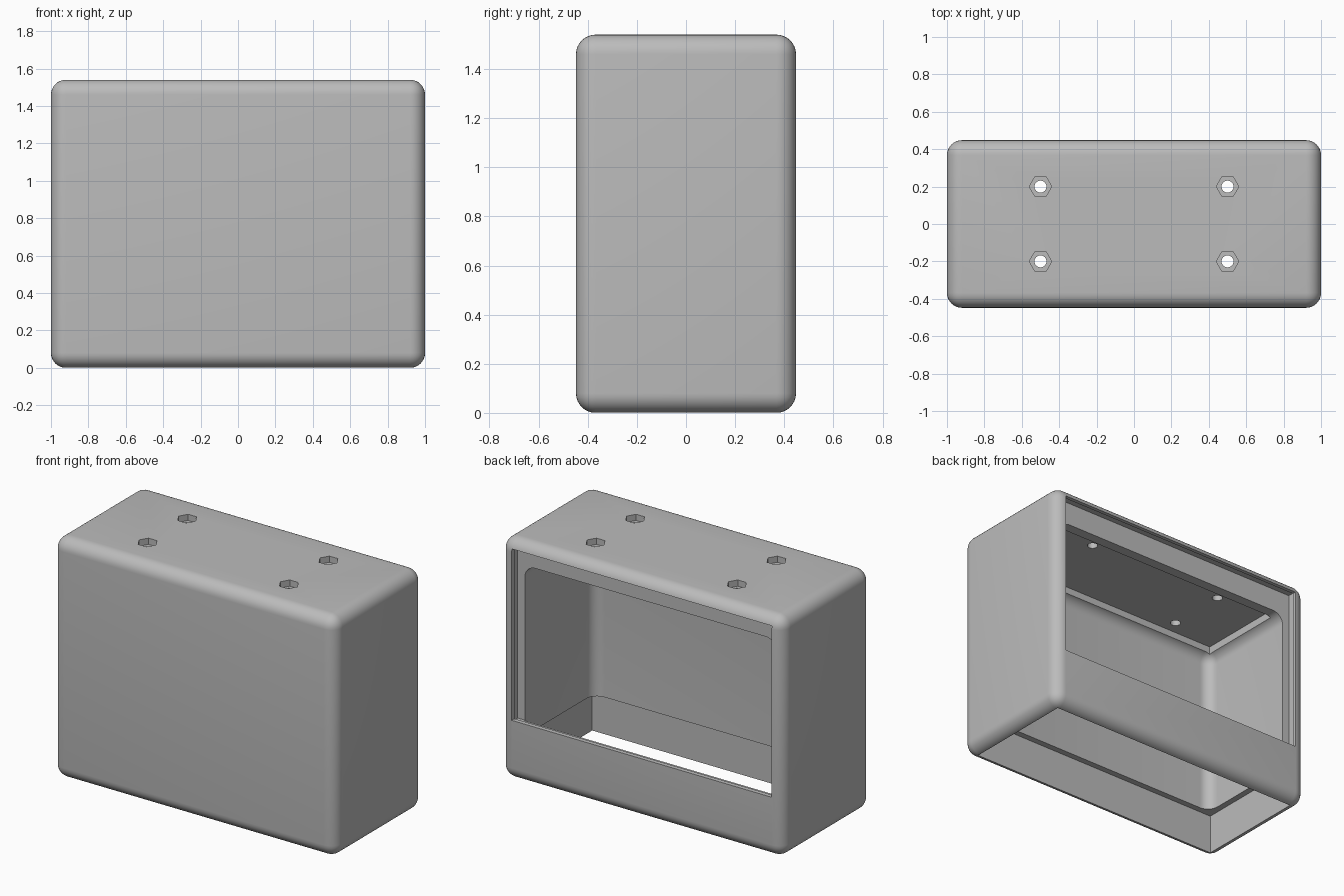
import bpy, bmesh, math
from mathutils import Vector, Matrix

cube = bpy.data.objects.get("Cube")
if cube:
    bpy.data.objects.remove(cube, do_unlink=True)

grey = bpy.data.materials.new("plain_grey")
grey.use_nodes = True
colour = (0.5, 0.5, 0.5, 1)
grey.diffuse_color = colour
grey.node_tree.nodes["Principled BSDF"].inputs["Base Color"].default_value = colour


def make_object(name, bm):
    bmesh.ops.recalc_face_normals(bm, faces=bm.faces)
    mesh = bpy.data.meshes.new(name)
    bm.to_mesh(mesh)
    bm.free()
    mesh.materials.append(grey)
    obj = bpy.data.objects.new(name, mesh)
    bpy.context.collection.objects.link(obj)
    return obj


def box(name, low, high, radius=0, keep_edge=lambda a, b: True):
    """Box between two corners, with chosen edges rounded."""
    low, high = Vector(low), Vector(high)
    bm = bmesh.new()
    bmesh.ops.create_cube(bm, size=1)
    for v in bm.verts:
        v.co = (low + high) / 2 + v.co * (high - low)
    if radius:
        edges = [e for e in bm.edges if keep_edge(e.verts[0].co, e.verts[1].co)]
        bmesh.ops.bevel(bm, geom=edges, offset=radius, offset_type='OFFSET',
                        segments=8, profile=0.5, affect='EDGES')
    return make_object(name, bm)


def prism(name, x, y, bottom, top, radius, sides):
    bm = bmesh.new()
    bmesh.ops.create_cone(bm, cap_ends=True, segments=sides, radius1=radius,
                          radius2=radius, depth=top - bottom)
    # Put a corner of the prism on the x axis
    first = bm.verts[:][0].co
    turn = Matrix.Rotation(-math.atan2(first.y, first.x), 4, 'Z')
    bmesh.ops.transform(bm, matrix=turn, verts=bm.verts)
    bmesh.ops.translate(bm, vec=(x, y, (top + bottom) / 2), verts=bm.verts)
    return make_object(name, bm)


def cut(target, cutter):
    mod = target.modifiers.new(cutter.name, 'BOOLEAN')
    mod.operation = 'DIFFERENCE'
    mod.solver = 'EXACT'
    mod.object = cutter
    cutter.hide_render = True
    bpy.context.view_layer.objects.active = target
    bpy.ops.object.modifier_apply(modifier=mod.name)
    bpy.data.objects.remove(cutter, do_unlink=True)


# Rounded outer shell
HEIGHT = 1.54
CAVITY_BACK, CAVITY_FLOOR = 0.365, 0.2
shell = box("enclosure_shell", (-1, -0.448, 0), (1, 0.448, HEIGHT), 0.08)

# Main cavity, filleted except at its open back and bottom ends
def cavity_edge(a, b):
    on_back = min(a.y, b.y) > CAVITY_BACK - 0.01
    on_floor = max(a.z, b.z) < CAVITY_FLOOR + 0.01
    return not (on_back or on_floor)

cut(shell, box("cavity", (-0.89, -0.34, CAVITY_FLOOR), (0.89, CAVITY_BACK, 1.35),
               0.075, cavity_edge))

# Open bottom with a ledge, and shallow pocket in the ceiling
cut(shell, box("bottom_opening", (-0.93, -0.38, -0.1), (0.93, 0.38, 0.26)))
cut(shell, box("ceiling_pocket", (-0.85, -0.29, 1.2), (0.85, 0.29, 1.39)))

# Back window with a groove for a sliding panel
cut(shell, box("back_window", (-0.92, 0.36, 0.385), (0.92, 0.6, 1.48)))
cut(shell, box("panel_groove", (-0.94, 0.358, 0.36), (0.94, 0.42, 1.5)))

# Bolt holes with hexagonal nut pockets in the top
for x in (-0.5, 0.5):
    for y in (-0.2, 0.2):
        cut(shell, prism("nut_pocket", x, y, HEIGHT - 0.04, HEIGHT + 0.1, 0.06, 6))
        cut(shell, prism("bolt_hole", x, y, 1.3, HEIGHT + 0.2, 0.032, 24))

# Smooth fillets, sharp corners
bpy.ops.object.select_all(action='DESELECT')
shell.select_set(True)
bpy.context.view_layer.objects.active = shell
bpy.ops.object.shade_smooth_by_angle(angle=math.radians(30))
